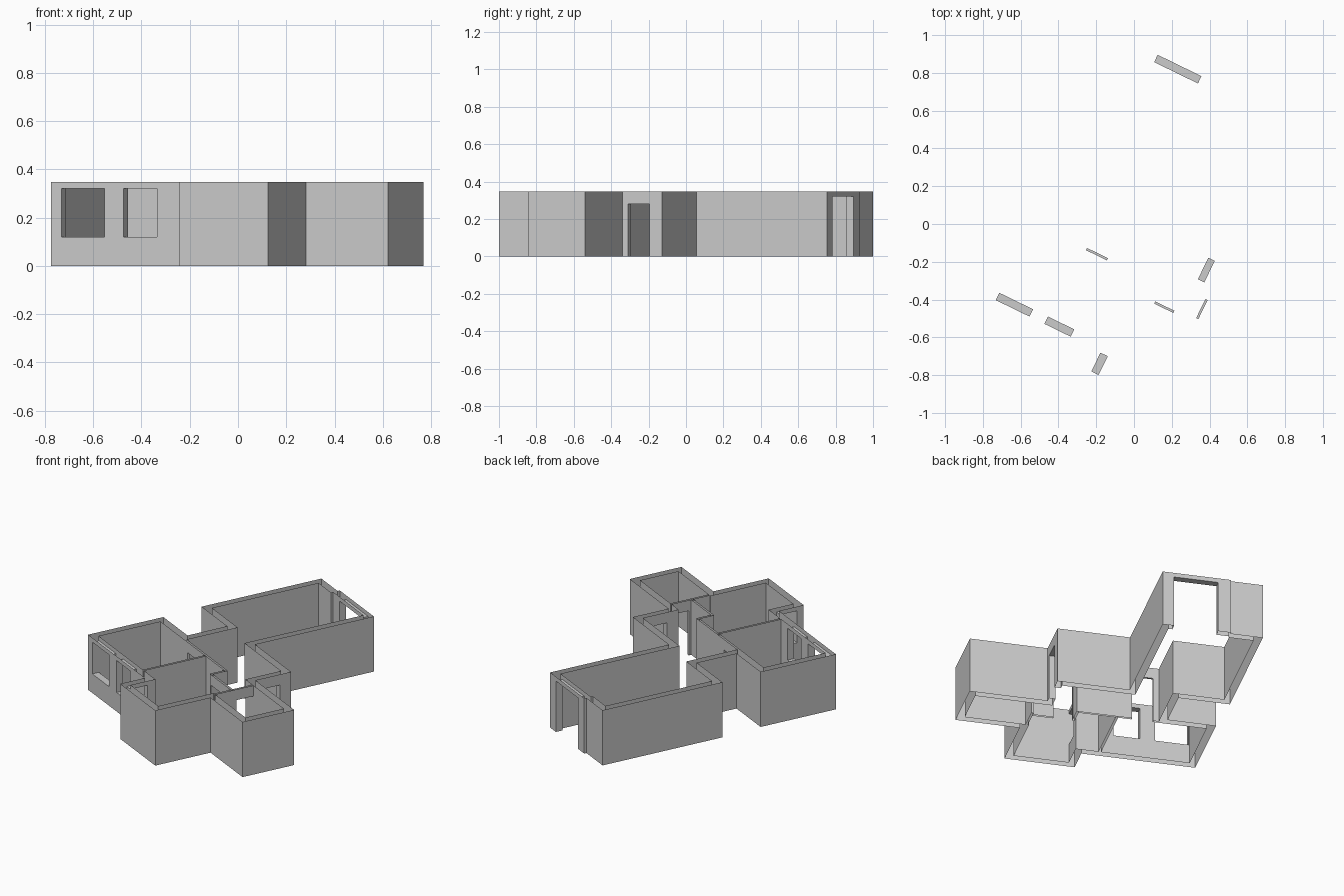
import bpy, bmesh
from math import radians
from mathutils import Matrix

cube = bpy.data.objects.get("Cube")
if cube:
    bpy.data.objects.remove(cube, do_unlink=True)

HEIGHT = 0.347
SILL, DOOR_HEAD, WINDOW_HEAD = 0.12, 0.28, 0.32
THICK, THIN = 0.043, 0.013
PLAN_TURN = radians(-26)

plaster = bpy.data.materials.new("plaster_grey")
plaster.use_nodes = True
GREY = (0.6, 0.6, 0.6, 1)
plaster.diffuse_color = GREY
plaster.node_tree.nodes["Principled BSDF"].inputs["Base Color"].default_value = GREY


def along_u(u0, u1, v, thick=THICK):
    """Wall footprint running across the plan, v is its lower side."""
    return (u0, u1, v, v + thick)


def along_v(v0, v1, u, thick=THICK):
    """Wall footprint running up the plan, u is its lower side."""
    return (u, u + thick, v0, v1)


exterior = [
    # long room
    along_v(0.066, 0.846, -0.546),
    along_v(0.042, 0.86, 0.002),
    along_u(-0.546, -0.355, 0.803),
    along_u(-0.355, 0.045, 0.817),
    along_u(-0.546, -0.202, 0.066),
    # hall
    along_v(-0.236, 0.109, -0.245),
    along_u(0.002, 0.47, 0.042),
    along_v(-0.191, 0.085, 0.432, 0.038),
    # side room
    along_u(0.432, 0.927, -0.191),
    along_v(-0.484, -0.148, 0.884),
    along_u(0.507, 0.927, -0.484),
    # front room
    along_v(-0.844, -0.441, 0.507),
    along_u(0.139, 0.55, -0.844),
    along_v(-0.844, -0.64, 0.139),
    # window room
    along_u(-0.529, 0.182, -0.683),
    along_v(-0.683, -0.193, -0.529),
    along_u(-0.529, -0.202, -0.236),
]

partitions = [
    along_u(-0.202, 0.28, -0.236, THIN),
    along_v(-0.64, -0.236, 0.035, THIN),
    along_v(-0.332, -0.223, 0.267, THIN),
    along_u(0.267, 0.514, -0.332, THIN),
    along_v(-0.441, -0.191, 0.514, THIN),
]

# openings: footprint of the cut, bottom, top
openings = [
    (along_u(-0.481, -0.282, -0.683), SILL, WINDOW_HEAD),
    (along_u(-0.195, -0.04, -0.683), SILL, WINDOW_HEAD),
    (along_v(-0.801, -0.69, 0.139), SILL, WINDOW_HEAD),
    (along_u(-0.28, -0.022, 0.817), 0, WINDOW_HEAD),
    (along_v(-0.115, 0.012, 0.432, 0.038), 0, DOOR_HEAD),
    (along_u(-0.168, -0.045, -0.236, THIN), 0, DOOR_HEAD),
    (along_u(0.281, 0.393, -0.332, THIN), 0, DOOR_HEAD),
    (along_v(-0.303, -0.191, 0.514, THIN), 0, DOOR_HEAD),
]

# shared grid lines of the whole plan
footprints = exterior + partitions + [o[0] for o in openings]
us = sorted({round(n, 4) for f in footprints for n in f[:2]})
vs = sorted({round(n, 4) for f in footprints for n in f[2:]})
zs = [0, SILL, DOOR_HEAD, WINDOW_HEAD, HEIGHT]
lines = (us, vs, zs)


def inside(f, u, v):
    return f[0] < u < f[1] and f[2] < v < f[3]


def solid_cells(walls):
    cells = set()
    for i in range(len(us) - 1):
        for j in range(len(vs) - 1):
            u, v = (us[i] + us[i + 1]) / 2, (vs[j] + vs[j + 1]) / 2
            if not any(inside(f, u, v) for f in walls):
                continue
            cuts = [o for o in openings if inside(o[0], u, v)]
            for k in range(len(zs) - 1):
                z = (zs[k] + zs[k + 1]) / 2
                if not any(o[1] < z < o[2] for o in cuts):
                    cells.add((i, j, k))
    return cells


def build(name, own, everything):
    """Skin the solid cells; wall tops and bottoms stay open."""
    bm = bmesh.new()
    for cell in own:
        for axis in range(3):
            for side in (0, 1):
                near = list(cell)
                near[axis] += 2 * side - 1
                if tuple(near) in everything:
                    continue
                if axis == 2 and not 0 <= near[2] < len(zs) - 1:
                    continue
                b, c = (axis + 1) % 3, (axis + 2) % 3
                ring = []
                for db, dc in ((0, 0), (1, 0), (1, 1), (0, 1)):
                    p = list(cell)
                    p[axis] += side
                    p[b] += db
                    p[c] += dc
                    ring.append(bm.verts.new([lines[a][p[a]] for a in range(3)]))
                bm.faces.new(ring if side else ring[::-1])
    bmesh.ops.remove_doubles(bm, verts=bm.verts, dist=0.0002)
    bmesh.ops.dissolve_limit(bm, angle_limit=radians(1),
                             verts=bm.verts, edges=bm.edges)
    bm.transform(Matrix.Rotation(PLAN_TURN, 4, "Z"))
    mesh = bpy.data.meshes.new(name)
    bm.to_mesh(mesh)
    bm.free()
    mesh.materials.append(plaster)
    obj = bpy.data.objects.new(name, mesh)
    bpy.context.scene.collection.objects.link(obj)


outer = solid_cells(exterior)
inner = solid_cells(partitions) - outer
build("exterior_walls", outer, outer | inner)
build("partition_walls", inner, outer | inner)
